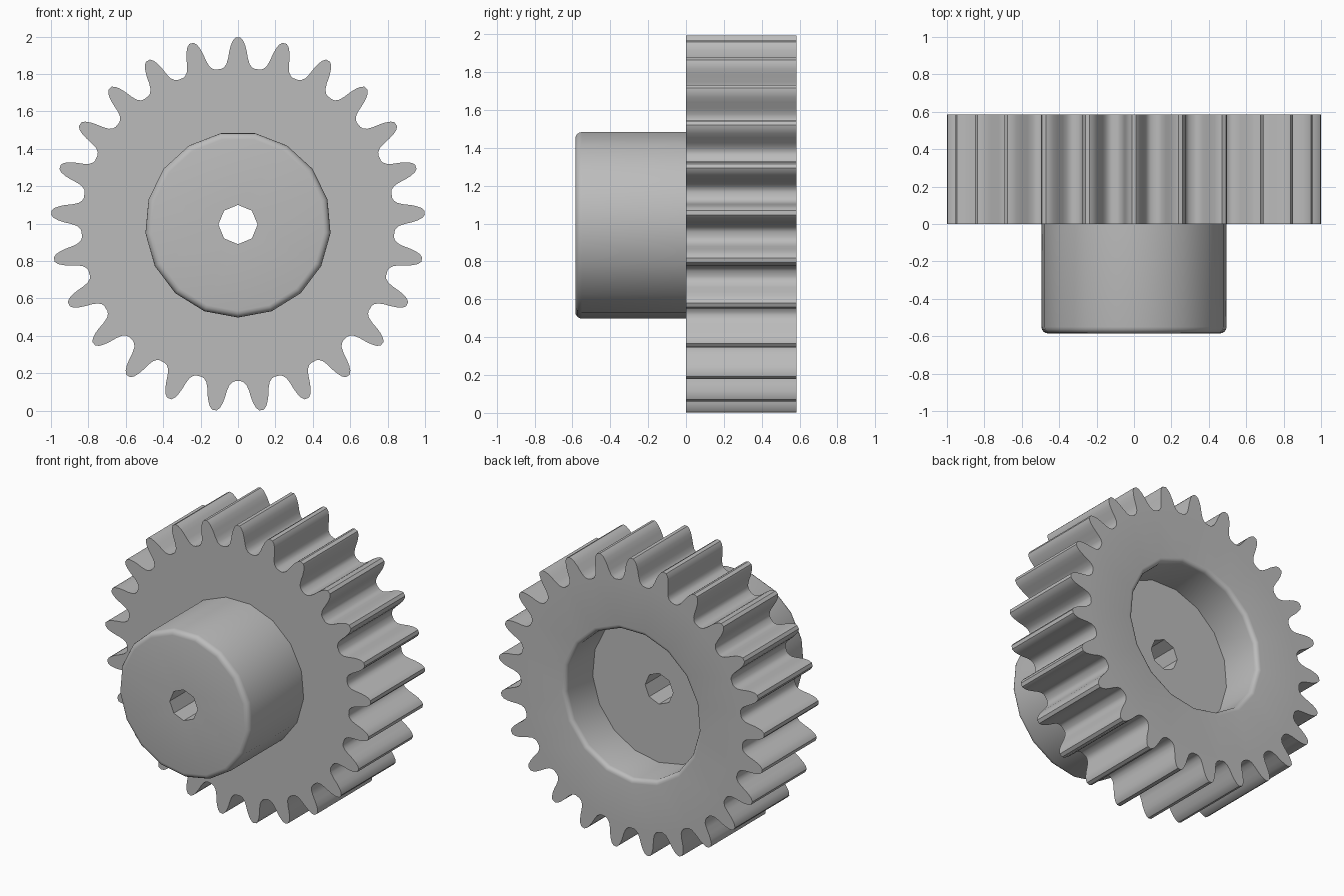
import bpy
import bmesh
from math import sin, cos, asin, pi

if "Cube" in bpy.data.objects:
    bpy.data.objects.remove(bpy.data.objects["Cube"], do_unlink=True)

TEETH, SIDES, BORE_SIDES = 25, 17, 8
AXIS_Z = 0.995
HALF = 0.585          # half of the overall depth
HUB_R, BORE_R = 0.497, 0.105
FLOOR_Y = 0.29        # floor of the rear recess
HUB_ROUND, RIM_ROUND = 0.035, 0.03
STEPS = 4             # segments in each rounded edge

grey = bpy.data.materials.new("light grey")
grey.use_nodes = True
colour = (0.5, 0.5, 0.5, 1)
grey.diffuse_color = colour
grey.node_tree.nodes["Principled BSDF"].inputs["Base Color"].default_value = colour


def circle(radius, y, sides=SIDES):
    """Ring of points around the axis, first point at the bottom."""
    return [(radius * sin(2 * pi * i / sides), y, AXIS_Z - radius * cos(2 * pi * i / sides))
            for i in range(sides)]


def gear_ring(y):
    """Toothed outline, with one tooth pointing straight up."""
    # half of a tooth: radius and half width, from valley to tip
    flank = [(0.837, 0.09), (0.843, 0.076), (0.86, 0.062), (0.89, 0.053),
             (0.93, 0.046), (0.96, 0.038), (0.985, 0.027), (1.0, 0.012)]
    tooth = [(r, -asin(w / r)) for r, w in flank]
    tooth += [(r, -a) for r, a in reversed(tooth)]
    ring = []
    for k in range(TEETH):
        for r, a in tooth:
            t = pi + 2 * pi * k / TEETH + a
            ring.append((r * sin(t), y, AXIS_Z - r * cos(t)))
    return ring


def build(name, rings):
    """Join successive rings: walls between different depths, flat faces within one depth."""
    bm = bmesh.new()
    loops = [[bm.verts.new(p) for p in ring] for ring in rings]
    for a, b in zip(loops, loops[1:]):
        if abs(a[0].co.y - b[0].co.y) > 1e-5:
            n = len(a)
            for i in range(n):
                j = (i + 1) % n
                bm.faces.new((a[i], b[i], b[j], a[j]))
        else:
            edges = []
            for loop in (a, b):
                for v, w in zip(loop, loop[1:] + loop[:1]):
                    edges.append(bm.edges.get((v, w)) or bm.edges.new((v, w)))
            outward = max((v.co.x ** 2 + (v.co.z - AXIS_Z) ** 2) for v in b) > \
                max((v.co.x ** 2 + (v.co.z - AXIS_Z) ** 2) for v in a)
            made = bmesh.ops.triangle_fill(bm, edges=edges, use_beauty=True)["geom"]
            for f in made:
                if isinstance(f, bmesh.types.BMFace):
                    f.normal_update()
                    if (f.normal.y > 0) == outward:
                        f.normal_flip()
    mesh = bpy.data.meshes.new(name)
    bm.to_mesh(mesh)
    bm.free()
    mesh.materials.append(grey)
    obj = bpy.data.objects.new(name, mesh)
    bpy.context.collection.objects.link(obj)
    bpy.ops.object.select_all(action="DESELECT")
    obj.select_set(True)
    bpy.context.view_layer.objects.active = obj
    bpy.ops.object.shade_smooth_by_angle(angle=pi / 6)


arc = [pi / 2 * i / STEPS for i in range(STEPS + 1)]

# Toothed wheel with the rounded rear recess wall
recess = [circle(HUB_R + 0.005 + RIM_ROUND * (1 - sin(a)), HALF - RIM_ROUND * (1 - cos(a)))
          for a in arc]
build("toothed_wheel", [circle(HUB_R, 0), gear_ring(0), gear_ring(HALF)] + recess
      + [circle(HUB_R + 0.005, FLOOR_Y)])

# Hub with rounded front edge, bore and recess floor
hub_edge = [circle(HUB_R - HUB_ROUND * (1 - sin(a)), -HALF + HUB_ROUND * (1 - cos(a)))
            for a in arc]
build("hub", [circle(HUB_R + 0.005, FLOOR_Y), circle(BORE_R, FLOOR_Y, BORE_SIDES),
              circle(BORE_R, -HALF, BORE_SIDES)] + hub_edge + [circle(HUB_R, 0)])
